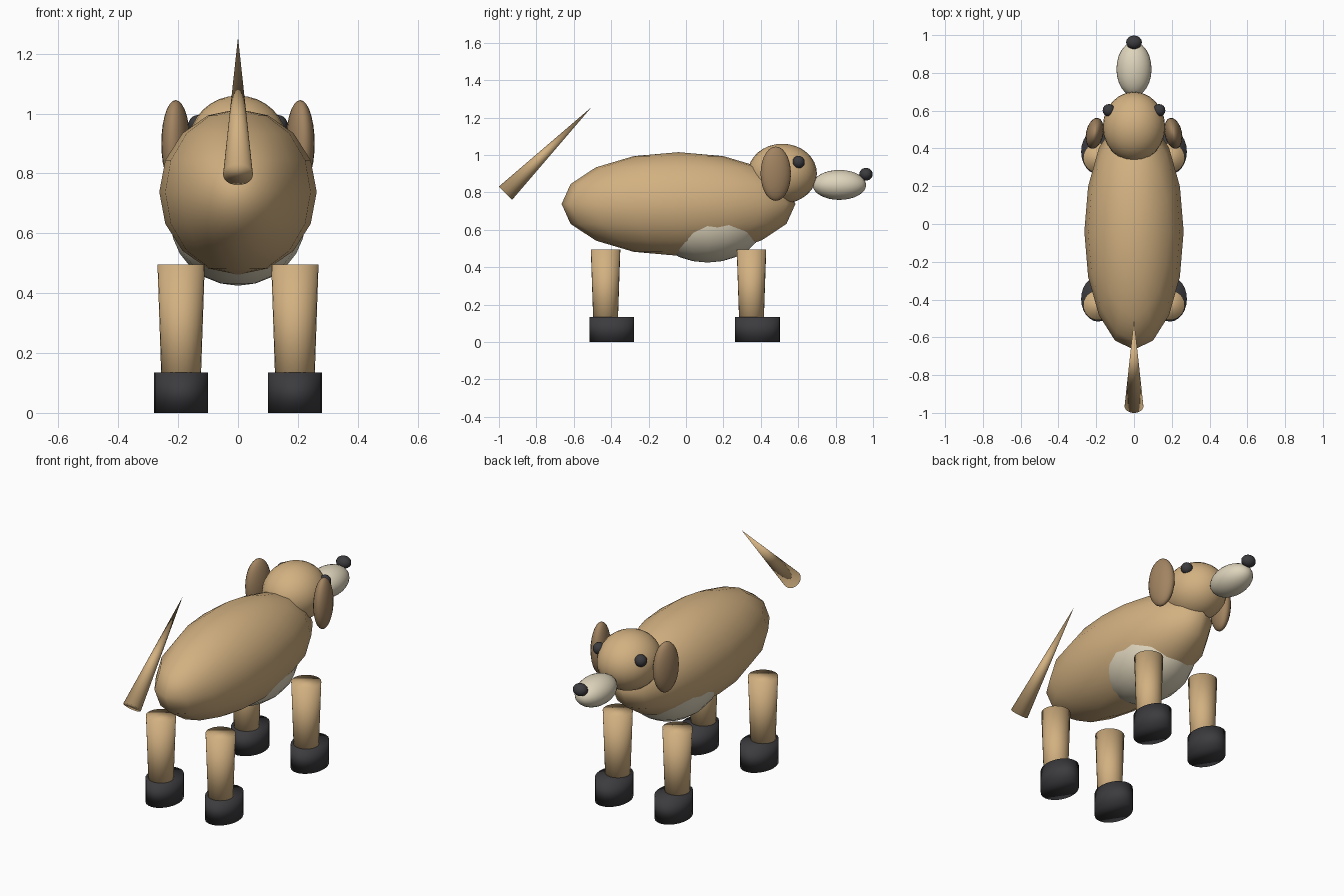
import bpy
import math

if "Cube" in bpy.data.objects:
    bpy.data.objects.remove(bpy.data.objects["Cube"], do_unlink=True)


def make_material(name, rgb):
    mat = bpy.data.materials.new(name)
    mat.use_nodes = True
    mat.diffuse_color = (*rgb, 1)
    mat.node_tree.nodes["Principled BSDF"].inputs["Base Color"].default_value = (*rgb, 1)
    return mat


TAN = make_material("tan fur", (0.65, 0.44, 0.22))
BROWN = make_material("brown ear fur", (0.36, 0.23, 0.12))
CREAM = make_material("cream fur", (0.73, 0.66, 0.50))
DARK = make_material("dark charcoal", (0.045, 0.045, 0.05))


def finish(name, mat):
    obj = bpy.context.object
    obj.name = name
    obj.data.materials.append(mat)
    bpy.ops.object.shade_smooth()
    return obj


def ellipsoid(name, mat, centre, radii, segments=16, rings=12, tilt=(0, 0, 0)):
    bpy.ops.mesh.primitive_uv_sphere_add(segments=segments, ring_count=rings, radius=1,
                                         location=centre, rotation=tilt)
    bpy.context.object.scale = radii
    return finish(name, mat)


def cone(name, mat, centre, low, high, depth, stretch=1, tilt=(0, 0, 0)):
    bpy.ops.mesh.primitive_cone_add(vertices=24, radius1=low, radius2=high, depth=depth,
                                    location=centre, rotation=tilt)
    bpy.context.object.scale.y = stretch
    return finish(name, mat)


# Torso and belly
ellipsoid("body", TAN, (0, -0.04, 0.738), (0.263, 0.625, 0.277), rings=8)
ellipsoid("belly", CREAM, (0, 0.115, 0.64), (0.225, 0.30, 0.215))

# Head, snout and nose
ellipsoid("head", TAN, (0, 0.515, 0.9), (0.165, 0.185, 0.16), 24, 16)
ellipsoid("snout", CREAM, (0, 0.82, 0.84), (0.093, 0.143, 0.08), 24, 16)
ellipsoid("nose", DARK, (0, 0.962, 0.897), (0.042, 0.036, 0.034))

# Tail, a free cone rising forward
cone("tail", TAN, (0, -0.735, 1.026), 0.05, 0, 0.65, tilt=(math.radians(-45), 0, 0))

# Paired parts
for side, s in (("left", 1), ("right", -1)):
    ellipsoid(side + "_eye", DARK, (s * 0.133, 0.602, 0.962), (0.033, 0.033, 0.033))
    ellipsoid(side + "_ear", BROWN, (s * 0.208, 0.48, 0.9), (0.046, 0.083, 0.145), 20, 14,
              (0, 0, s * math.radians(12)))
    for end, y in (("front", 0.35), ("rear", -0.43)):
        cone(f"{end}_{side}_leg", TAN, (s * 0.19, y, 0.275), 0.064, 0.079, 0.44)
        cone(f"{end}_{side}_paw", DARK, (s * 0.19, y + 0.033, 0.0675), 0.09, 0.09, 0.135, 1.33)
